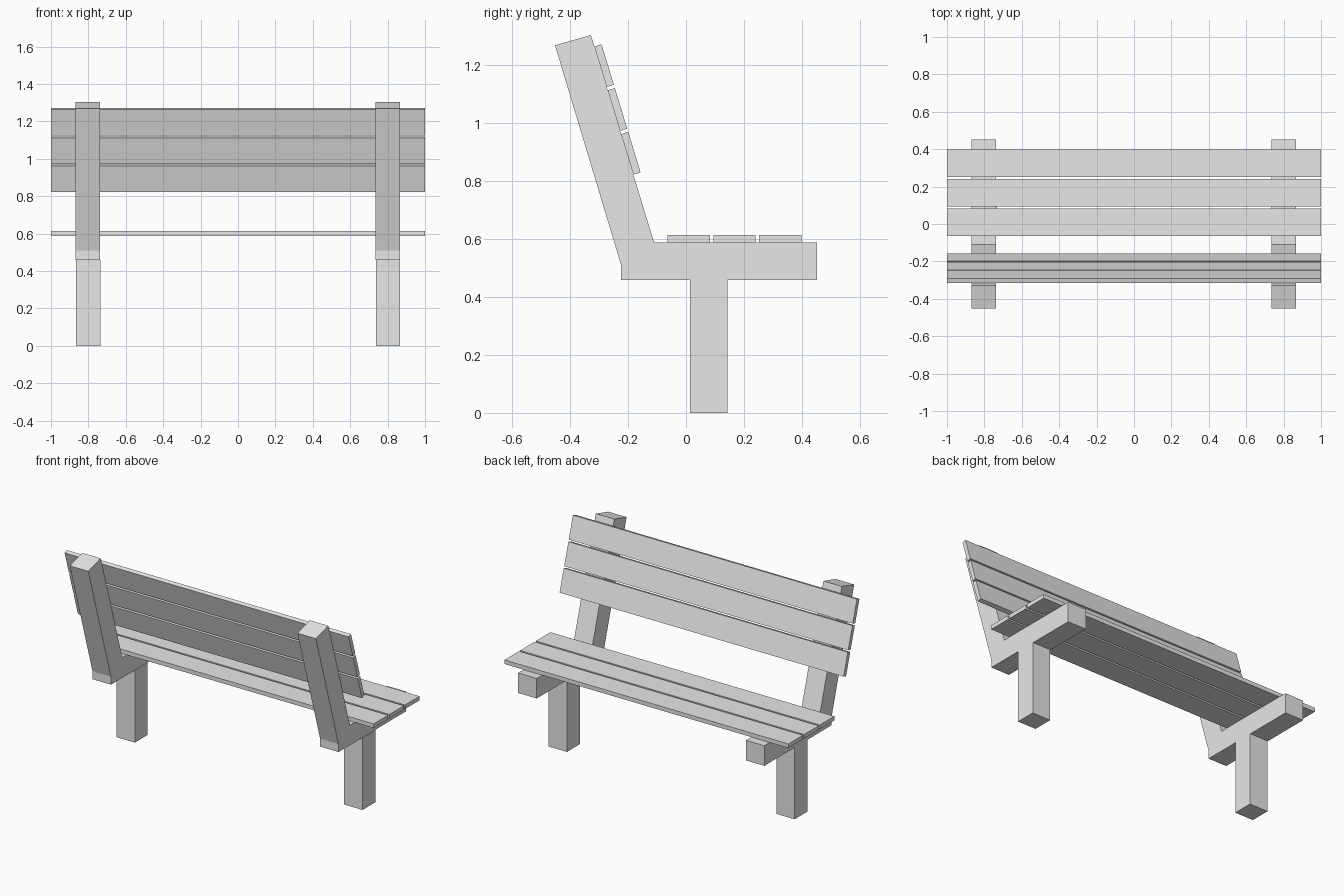
import bpy
import bmesh
from mathutils import Vector, Matrix

cube = bpy.data.objects.get("Cube")
if cube:
    bpy.data.objects.remove(cube, do_unlink=True)

grey = bpy.data.materials.new("plain_grey")
grey.use_nodes = True
grey.diffuse_color = (0.8, 0.8, 0.8, 1)
grey.node_tree.nodes["Principled BSDF"].inputs["Base Color"].default_value = (0.8, 0.8, 0.8, 1)


def extrude_profile(name, points, x_min, x_max):
    """Extrude a closed (y, z) outline along x."""
    bm = bmesh.new()
    face = bm.faces.new([bm.verts.new((x_min, y, z)) for y, z in points])
    result = bmesh.ops.extrude_face_region(bm, geom=[face])
    verts = [v for v in result["geom"] if isinstance(v, bmesh.types.BMVert)]
    bmesh.ops.translate(bm, verts=verts, vec=(x_max - x_min, 0, 0))
    bmesh.ops.recalc_face_normals(bm, faces=bm.faces)
    mesh = bpy.data.meshes.new(name)
    bm.to_mesh(mesh)
    bm.free()
    mesh.materials.append(grey)
    obj = bpy.data.objects.new(name, mesh)
    bpy.context.collection.objects.link(obj)
    return obj


def slat(name, start, along, normal):
    """Full-width board starting at a (y, z) point on its support."""
    a, n = along * SLAT_WIDTH, normal * SLAT_THICK
    return extrude_profile(name, [start, start + a, start + a + n, start + n], -1, 1)


SLAT_WIDTH, SLAT_THICK, PITCH = 0.146, 0.026, 0.158
SEAT_Z, BEAM_Z = 0.587, 0.459

# Side frames: leaning back post and seat beam in one piece, over a single leg
post_top, post_foot = Vector((-0.328, 1.303)), Vector((-0.11, SEAT_Z))
frame = [post_top, post_foot, (0.452, SEAT_Z), (0.452, BEAM_Z),
         (-0.224, BEAM_Z), (-0.224, 0.51), (-0.452, 1.268)]
leg = [(0.014, 0), (0.143, 0), (0.143, BEAM_Z), (0.014, BEAM_Z)]
for side, x in (("right", -0.803), ("left", 0.8)):
    extrude_profile(side + "_frame", frame, x - 0.065, x + 0.065)
    extrude_profile(side + "_leg", leg, x - 0.062, x + 0.067)

# Seat slats and backrest slats
down = (post_foot - post_top).normalized()
outward = Vector((-down.y, down.x))
for i in range(3):
    slat(f"seat_slat_{i + 1}", Vector((-0.064 + i * PITCH, SEAT_Z)),
         Vector((1, 0)), Vector((0, 1)))
    slat(f"back_slat_{i + 1}", post_top + down * (0.041 + i * PITCH), down, outward)
